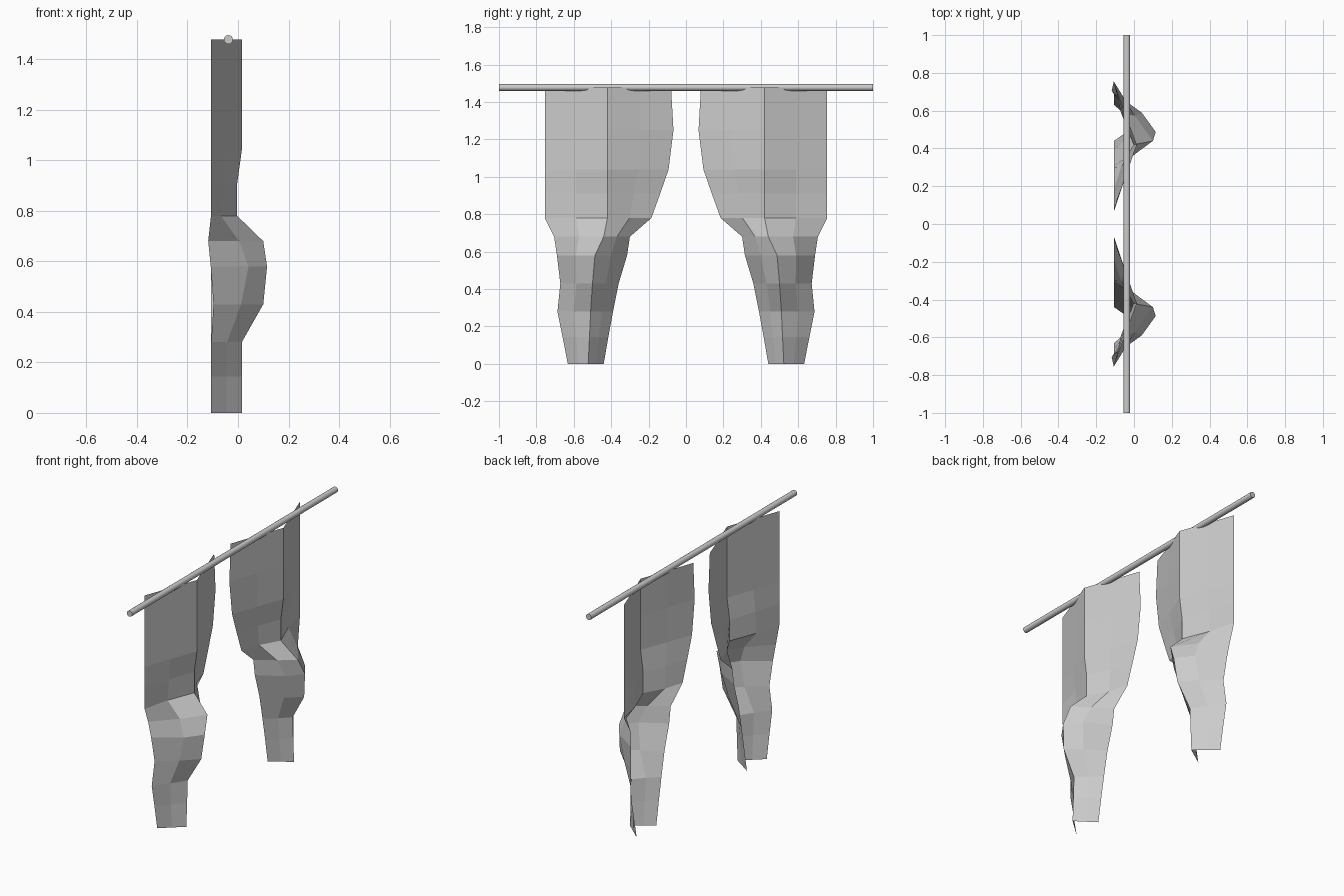
import bpy, bmesh, math

if "Cube" in bpy.data.objects:
    bpy.data.objects.remove(bpy.data.objects["Cube"])

# Curtain rows, top to bottom:
# z, outer y, ridge y, inner y, outer x, fold-middle x, ridge x
ROWS = [
    (1.478, .755, .42, .08, -.107, -.047, .015),
    (1.25, .755, .42, .067, -.107, -.047, .015),
    (1.04, .755, .42, .093, -.107, -.047, .015),
    (.91, .755, .42, .138, -.107, -.06, -.003),
    (.78, .755, .42, .185, -.107, -.068, -.003),
    (.68, .705, .44, .30, -.118, .005, .10),
    (.58, .69, .487, .315, -.108, .042, .115),
    (.43, .672, .50, .36, -.097, .012, .10),
    (.28, .687, .51, .39, -.106, -.043, .015),
    (.145, .66, .516, .415, -.106, -.045, .015),
    (0, .632, .523, .44, -.107, -.046, .015),
]


def curtain(name, side):
    bm = bmesh.new()
    grid = []
    for z, yo, yr, yi, xo, xm, xr in ROWS:
        pts = [(xo, yo), (xm, (yo + yr) / 2), (xr, yr),
               (xm, (yr + yi) / 2), (-.106, yi)]
        grid.append([bm.verts.new((x, y * side, z)) for x, y in pts])
    for a, b in zip(grid, grid[1:]):
        for i in range(4):
            bm.faces.new((a[i], b[i], b[i + 1], a[i + 1]))
    # make the outside of the fold face +x
    bm.normal_update()
    if sum(f.normal.x for f in bm.faces) < 0:
        bmesh.ops.reverse_faces(bm, faces=bm.faces[:])
    mesh = bpy.data.meshes.new(name)
    bm.to_mesh(mesh)
    bm.free()
    bpy.context.collection.objects.link(bpy.data.objects.new(name, mesh))


# Two mirrored curtain panels
curtain("curtain_near", -1)
curtain("curtain_far", 1)

# Rod
bpy.ops.mesh.primitive_cylinder_add(vertices=16, radius=.018, depth=2,
                                    location=(-.038, 0, 1.478),
                                    rotation=(math.pi / 2, 0, 0))
rod = bpy.context.object
rod.name = "curtain_rod"
bpy.ops.object.shade_smooth_by_angle(angle=math.radians(40))
